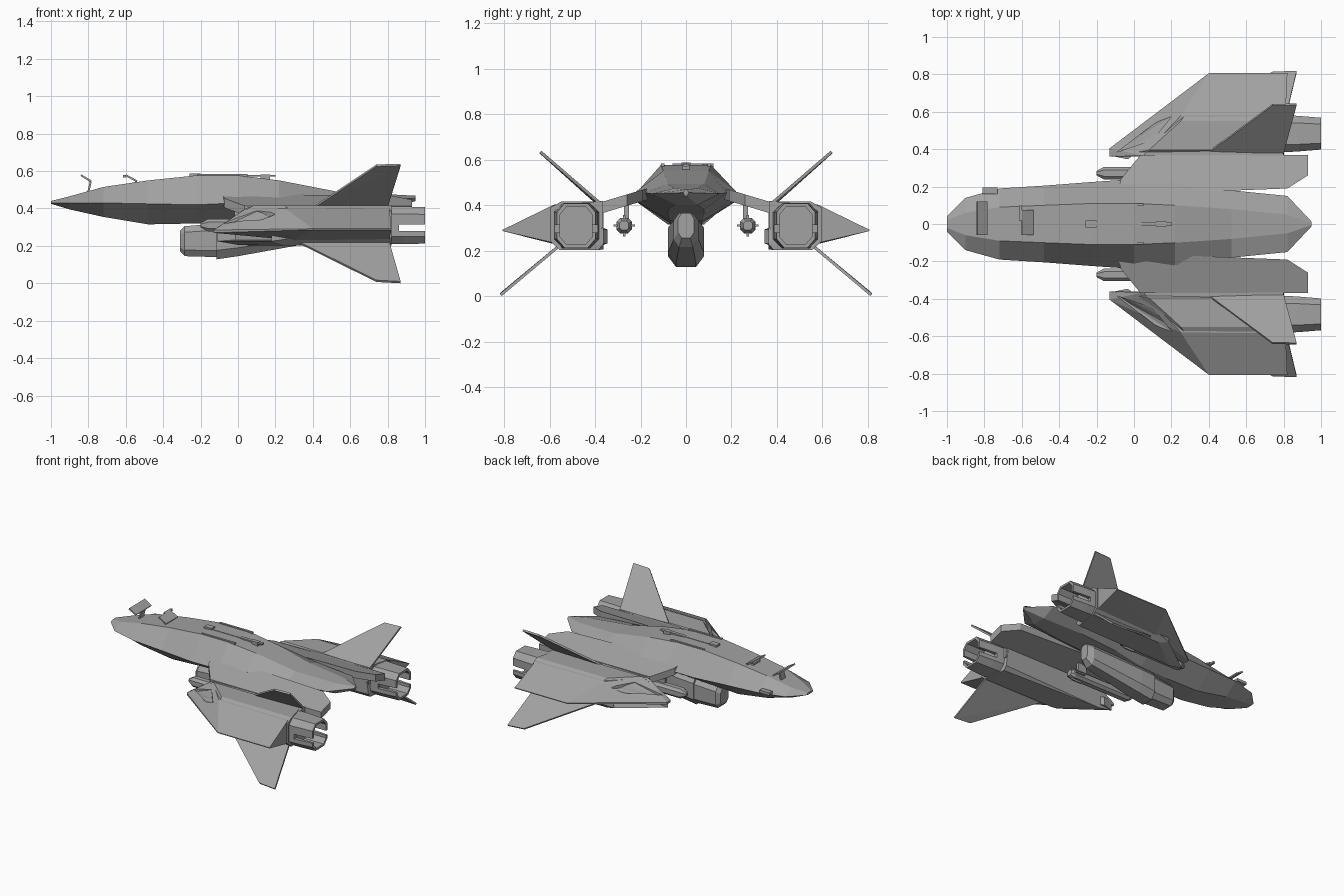
import bpy, bmesh
from mathutils import Vector

cube = bpy.data.objects.get("Cube")
if cube:
    bpy.data.objects.remove(cube, do_unlink=True)

grey = bpy.data.materials.new("hull_grey")
grey.use_nodes = True
grey.diffuse_color = (0.36, 0.36, 0.36, 1)
grey.node_tree.nodes["Principled BSDF"].inputs["Base Color"].default_value = (0.36, 0.36, 0.36, 1)


def finish(name, bm, mirror=False):
    bmesh.ops.recalc_face_normals(bm, faces=bm.faces[:])
    me = bpy.data.meshes.new(name)
    bm.to_mesh(me)
    bm.free()
    ob = bpy.data.objects.new(name, me)
    bpy.context.collection.objects.link(ob)
    me.materials.append(grey)
    if mirror:
        m = ob.modifiers.new("mirror", 'MIRROR')
        m.use_axis = (False, True, False)
        m.use_mirror_merge = False
    return ob


def hull_bm(points):
    """Convex solid round a few points."""
    bm = bmesh.new()
    vs = [bm.verts.new(p) for p in points]
    bmesh.ops.convex_hull(bm, input=vs)
    bmesh.ops.delete(bm, geom=[v for v in bm.verts if not v.link_faces], context='VERTS')
    bmesh.ops.dissolve_limit(bm, angle_limit=0.02, verts=bm.verts[:], edges=bm.edges[:])
    return bm


def solid(name, points, mirror=False):
    return finish(name, hull_bm(points), mirror)


def box(name, lo, hi, mirror=False):
    return solid(name, [(x, y, z) for x in (lo[0], hi[0])
                        for y in (lo[1], hi[1]) for z in (lo[2], hi[2])], mirror)


def plate(name, points, thick, mirror=False):
    p = [Vector(q) for q in points]
    n = (p[1] - p[0]).cross(p[2] - p[0]).normalized() * thick / 2
    return solid(name, [q + n for q in p] + [q - n for q in p], mirror)


def loft(name, rings, mirror=False):
    """Skin rings of equal point count and cap both ends."""
    bm = bmesh.new()
    vr = [[bm.verts.new(p) for p in r] for r in rings]
    for a, b in zip(vr, vr[1:]):
        for i in range(len(a)):
            j = (i + 1) % len(a)
            bm.faces.new((a[i], a[j], b[j], b[i]))
    bm.faces.new(vr[0])
    bm.faces.new(vr[-1])
    return finish(name, bm, mirror)


def octagon(x, cy, cz, w, h, c=0.4):
    k = 1 - c
    shape = [(1, k), (k, 1), (-k, 1), (-1, k), (-1, -k), (-k, -1), (k, -1), (1, -k)]
    return [(x, cy + a * w, cz + b * h) for a, b in shape]


def cut(ob, cutter):
    """Subtract the cutter before the mirror, then drop it."""
    cutter.hide_render = True
    m = ob.modifiers.new("cut", 'BOOLEAN')
    m.operation = 'DIFFERENCE'
    m.solver = 'EXACT'
    m.object = cutter
    bpy.context.view_layer.objects.active = ob
    ob.modifiers.move(len(ob.modifiers) - 1, 0)
    bpy.ops.object.modifier_apply(modifier="cut")
    bpy.data.objects.remove(cutter, do_unlink=True)


# Fuselage: x, top width, top z, chine width, chine z, keel width, keel z
stations = [
    (-1, .02, .44, .04, .43, .02, .425),
    (-.9, .06, .465, .14, .43, .06, .395),
    (-.72, .09, .515, .19, .43, .09, .355),
    (-.48, .1, .55, .205, .425, .08, .315),
    (-.22, .11, .577, .225, .42, .07, .32),
    (.0, .11, .577, .24, .43, .07, .33),
    (.22, .1, .55, .22, .46, .08, .36),
    (.52, .08, .492, .18, .455, .08, .38),
    (.82, .05, .475, .15, .45, .05, .40),
    (.95, .005, .468, .012, .455, .005, .44)]
loft("fuselage", [[(x, tw, tz), (x, cw, cz), (x, kw, kz), (x, -kw, kz), (x, -cw, cz), (x, -tw, tz)]
                  for x, tw, tz, cw, cz, kw, kz in stations])

# Wing roots joining fuselage to nacelles
outline = [(-.08, .2), (-.07, .24), (.035, .37), (.93, .37), (.93, .26), (.82, .19), (.3, .17)]
solid("wing_root", [(x, y, .465 - .3 * (y - .2) - d) for x, y in outline for d in (0, .05)], True)

# Spine rails on the back
box("spine_rail", (-.25, -.012, .57), (.2, .012, .58))
box("spine_rail_front", (-.26, -.02, .57), (-.2, .02, .588))
box("spine_rail_rear", (.12, -.015, .55), (.17, .015, .582))
box("side_rail", (-.22, .095, .565), (.05, .11, .583), True)

# Raised sensor panels on the nose
plate("front_panel", [(-.84, -.06, .578), (-.84, .12, .578), (-.785, .12, .545), (-.785, -.06, .545)], .01)
plate("front_panel_stem", [(-.787, .0, .545), (-.787, .05, .545), (-.8, .05, .49), (-.8, .0, .49)], .01)
plate("rear_panel", [(-.6, -.06, .578), (-.6, .075, .578), (-.54, .075, .545), (-.54, -.06, .545)], .01)
plate("rear_panel_stem", [(-.545, 0, .547), (-.545, .03, .547), (-.55, .03, .53), (-.55, 0, .53)], .01)
box("panel_rod", (-.615, .02, .565), (-.6, .1, .58))
box("nose_side_box", (-.81, .16, .435), (-.73, .195, .455))

# Belly pod with blunt head and tapering body
loft("belly_pod_head", [octagon(-.31, 0, .225, .045, .055), octagon(-.285, 0, .225, .065, .08),
                        octagon(-.11, 0, .23, .07, .09)])
loft("belly_pod_body", [octagon(-.115, 0, .235, .08, .107, .45), octagon(.0, 0, .245, .08, .1, .45),
                        octagon(.39, 0, .29, .055, .075, .45), octagon(.43, 0, .31, .035, .055, .45)])
box("belly_pod_mount", (-.1, -.03, .3), (.3, .03, .4))

# Nacelles, with the swept intake mouth set in
bm = hull_bm([(-.11, .362, .30), (-.11, .362, .225), (.18, .575, .225), (.18, .575, .30),
              (.0, .362, .205), (.06, .362, .385), (.08, .395, .415), (.25, .55, .415),
              (.28, .595, .39), (.28, .595, .24), (.25, .555, .203), (.06, .385, .203),
              (.78, .362, .385), (.78, .395, .415), (.82, .55, .415), (.82, .595, .39),
              (.82, .595, .24), (.82, .555, .203), (.8, .385, .203), (.8, .362, .23)])
bm.normal_update()
mouth = max(bm.faces, key=lambda f: f.normal.dot(Vector((-.587, .81, 0))) + (f.calc_center_median().x < .15))
bmesh.ops.inset_individual(bm, faces=[mouth], thickness=.01)
bmesh.ops.translate(bm, verts=mouth.verts[:], vec=(.07, -.02, 0))
finish("nacelle", bm, True)

# Outer wings, wedge thick at the nacelle and sharp at the tip
wing = solid("wing", [(-.13, .362, .27), (-.13, .405, .27), (-.13, .362, .285), (-.13, .405, .285),
                      (.05, .365, .405), (.8, .365, .418), (.8, .365, .30), (.2, .365, .30),
                      (.25, .58, .402), (.81, .585, .40), (.81, .585, .235), (.3, .585, .23),
                      (.4, .806, .286), (.82, .806, .286), (.4, .806, .292), (.82, .806, .292)], True)
scoop = [(-.09, .385, .28), (.1, .45, .355), (.2, .575, .36), (.12, .545, .34)]
cut(wing, solid("scoop_cutter", scoop + [(x, y, .6) for x, y, z in scoop]))

# Canted fins above and below
plate("upper_fin", [(.41, .392, .41), (.8, .38, .41), (.87, .64, .634), (.74, .637, .63)], .013, True)
plate("lower_fin", [(.33, .565, .215), (.81, .565, .215), (.87, .815, .005), (.74, .81, .012)], .013, True)

# Hollow exhaust nozzles with side slots
nozzle = loft("exhaust_nozzle", [octagon(.79, .483, .31, .1, .1), octagon(.88, .483, .31, .095, .1),
                                 octagon(1, .483, .31, .085, .098), octagon(1, .483, .31, .07, .083),
                                 octagon(.85, .483, .31, .07, .083)], True)
cut(nozzle, box("slot_cutter", (.86, .3, .28), (1.1, .7, .313)))

# Missiles slung under the wing roots
loft("missile", [octagon(x, .272, .31, r, r, .5) for x, r in
                 ((-.2, .012), (-.16, .034), (.3, .034), (.33, .02))], True)
box("missile_fin_flat", (.23, .225, .305), (.31, .319, .315), True)
box("missile_fin_upright", (.23, .267, .263), (.31, .277, .357), True)
for name, x in (("front", -.02), ("rear", .2)):
    box("missile_pylon_" + name, (x, .25, .33), (x + .07, .272, .41), True)
